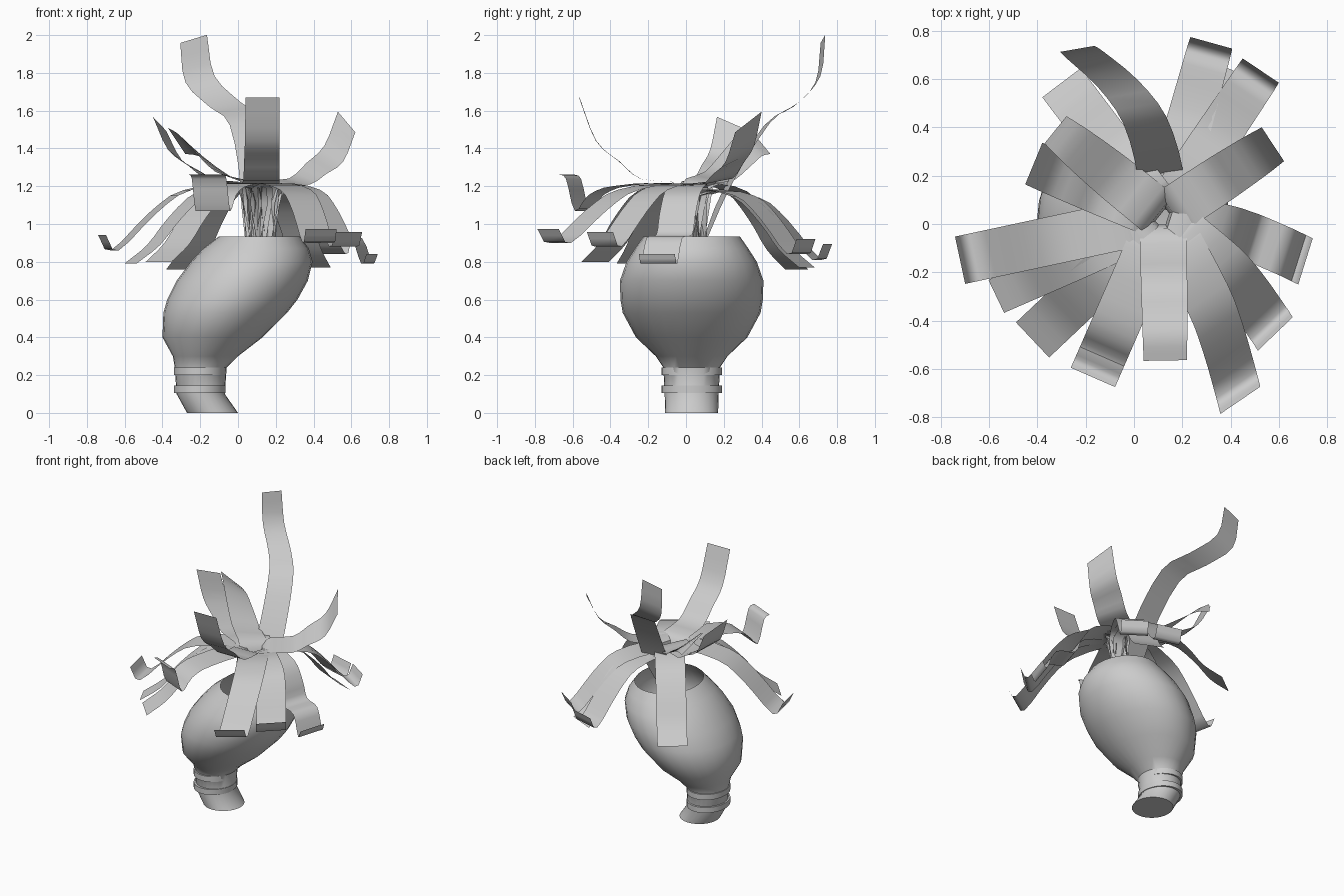
import bpy, bmesh, math
from mathutils import Vector, Matrix

if "Cube" in bpy.data.objects:
    bpy.data.objects.remove(bpy.data.objects["Cube"])

HEART = Vector((0.12, 0.03, 0))   # point all leaves spring from
FOLD = 1.19                       # height at which leaves fold outwards
WIDTH = 0.2


def finish(name, bm, angle):
    me = bpy.data.meshes.new(name)
    bm.to_mesh(me)
    bm.free()
    ob = bpy.data.objects.new(name, me)
    bpy.context.collection.objects.link(ob)
    bpy.ops.object.select_all(action='DESELECT')
    ob.select_set(True)
    bpy.context.view_layer.objects.active = ob
    bpy.ops.object.shade_smooth_by_angle(angle=math.radians(angle))


def loft(name, rings, sides=28, cap=False):
    # each ring: height, left x, right x, depth radius
    bm = bmesh.new()
    loops = []
    for z, x0, x1, ry in rings:
        turn = [2 * math.pi * i / sides for i in range(sides)]
        loops.append([bm.verts.new(((x0 + x1) / 2 + (x1 - x0) / 2 * math.cos(a),
                                    HEART.y + ry * math.sin(a), z)) for a in turn])
    for a, b in zip(loops, loops[1:]):
        for i in range(sides):
            j = (i + 1) % sides
            bm.faces.new((a[i], a[j], b[j], b[i]))
    if cap:
        bm.faces.new(loops[0][::-1])
    finish(name, bm, 40)


# Leaning bulb, open at the top
loft("bulb", [
    (0, -0.27, 0, 0.14), (0.1, -0.325, -0.07, 0.143), (0.24, -0.335, -0.06, 0.15),
    (0.3, -0.345, 0, 0.19), (0.4, -0.4, 0.13, 0.295), (0.53, -0.395, 0.26, 0.365),
    (0.6, -0.375, 0.315, 0.377), (0.7, -0.325, 0.37, 0.38), (0.8, -0.25, 0.395, 0.345),
    (0.87, -0.185, 0.375, 0.3), (0.935, -0.1, 0.33, 0.255)], cap=True)

# Two raised neck bands
for n, z in enumerate((0.105, 0.2)):
    inner, outer = (-0.32, -0.075, 0.14), (-0.34, -0.065, 0.16)
    loft(f"neck_band_{n + 1}", [(z, *inner), (z, *outer), (z + 0.04, *outer), (z + 0.04, *inner)])


def smooth(p, steps=3):
    # Catmull-Rom curve through the points
    q = [p[0] * 2 - p[1]] + p + [p[-1] * 2 - p[-2]]
    out = []
    for a, b, c, d in zip(q, q[1:], q[2:], q[3:]):
        for s in range(steps):
            t = s / steps
            out.append(b + ((c - a) + ((2 * a - 5 * b + 4 * c - d)
                                       + (3 * b - a - 3 * c + d) * t) * t) * t / 2)
    return out + [p[-1]]


# Side profiles: (share of reach, share of the way from fold height to goal height)
DROOP = [(0.07, 0), (0.42, 0.04), (0.65, 0.38), (0.82, 0.75), (1, 1)]
CURL = [(0.08, 0), (0.46, 0.03), (0.68, 0.4), (0.92, 1), (1, 0.75)]
HOOK = [(0.1, 0), (0.55, -0.1), (0.76, 0.3), (0.87, 1), (0.94, -0.4), (1, -0.6)]
STEP = [(0.05, 0), (0.4, 0.05), (0.56, 0.35), (0.64, 0.62), (0.85, 0.66), (0.95, 1), (1, 0.87)]
RISE = [(0.08, 0), (0.45, 0.1), (0.65, 0.3), (0.85, 0.52), (1, 1)]
ARCH = [(0.04, 0), (0.4, 0.25), (0.65, 0.6), (0.85, 0.9), (1, 1)]
TALL = [(0.22, 0), (0.5, 0.43), (0.74, 0.56), (0.95, 0.73), (1, 1)]


def leaf(name, x, y, goal, profile, lift=0, bow=0, turn=0, fold=FOLD, taper=0):
    # x, y: middle of the tip; lift: slope of the tip edge; bow: sideways bend
    reach = Vector((x, y, 0)) - HEART
    side = Vector((-reach.y, reach.x, 0)).normalized()
    pts = [HEART + reach * u + side * bow * math.sin(math.pi * u)
           + Vector((0, 0, fold + (goal - fold) * h)) for u, h in profile]
    root = HEART + reach * 0.08 + Vector((0, 0, 0.88))
    path = smooth([root] + pts)
    side = Matrix.Rotation(turn, 3, 'Z') @ side
    bm = bmesh.new()
    rows = []
    for i, p in enumerate(path):
        t = i / (len(path) - 1)
        across = side + Vector((0, 0, lift * t ** 1.5))
        half = across.normalized() * WIDTH / 2 * min(1, 0.5 + 3.2 * t) * (1 - taper * t)
        rows.append((bm.verts.new(p - half), bm.verts.new(p + half)))
    for a, b in zip(rows, rows[1:]):
        bm.faces.new((a[0], a[1], b[1], b[0]))
    finish("leaf_" + name, bm, 60)


# Drooping leaves
leaf("left_front", -0.57, -0.3, 0.79, DROOP, taper=0.25)
leaf("front_left_low", -0.42, -0.48, 0.8, DROOP)
leaf("back_left_low", -0.3, 0.585, 0.76, DROOP)
leaf("back_low", 0.4, 0.64, 0.77, DROOP, fold=1.16)

# Drooping leaves with turned-up tips
leaf("left", -0.72, -0.15, 0.86, CURL)
leaf("front_right", 0.44, -0.73, 0.9, CURL, bow=0.04, turn=0.2)
leaf("right_front", 0.585, -0.455, 0.88, CURL, bow=0.04)
leaf("back_right", 0.525, 0.635, 0.84, CURL, fold=1.16, taper=0.1)
leaf("back", 0.32, 0.75, 0.81, CURL, fold=1.15, taper=0.1)
leaf("front_left_hook", -0.17, -0.635, 1.07, HOOK)
leaf("right_step", 0.71, -0.155, 0.79, STEP, bow=0.03)

# Upright leaves
leaf("front_tall", 0.13, -0.565, 1.67, RISE, taper=0.1)
leaf("back_right_up", 0.575, 0.33, 1.54, RISE, lift=0.65)
leaf("back_left_up", -0.325, 0.39, 1.44, ARCH, lift=0.95)
leaf("left_up", -0.415, 0.25, 1.53, RISE, lift=0.4)
leaf("back_tallest", -0.235, 0.725, 1.98, TALL, lift=-0.3, bow=-0.115, turn=-0.3, taper=0.25)
